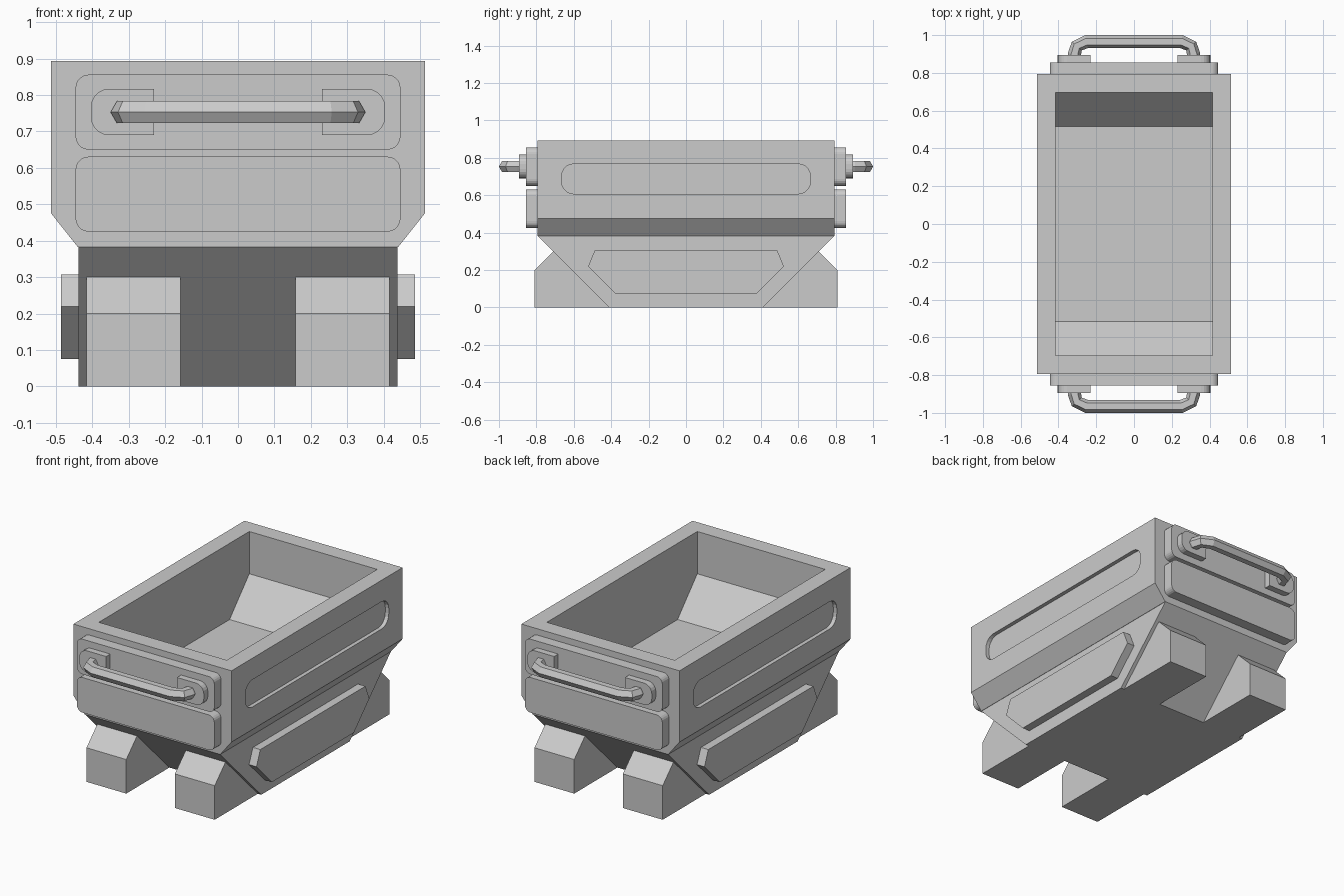
import bpy, bmesh
from math import sin, cos, pi
from mathutils import Vector

if "Cube" in bpy.data.objects:
    bpy.data.objects.remove(bpy.data.objects["Cube"])


def finish(name, bm):
    bmesh.ops.recalc_face_normals(bm, faces=bm.faces[:])
    me = bpy.data.meshes.new(name)
    bm.to_mesh(me)
    bm.free()
    ob = bpy.data.objects.new(name, me)
    bpy.context.collection.objects.link(ob)
    return ob


def prism(name, pts, axis, lo, hi):
    """Extrude a 2D profile along an axis: x takes (y,z), y takes (x,z)."""
    bm = bmesh.new()
    place = (lambda p, d: (d, p[0], p[1])) if axis == 'x' else (lambda p, d: (p[0], d, p[1]))
    a = [bm.verts.new(place(p, lo)) for p in pts]
    b = [bm.verts.new(place(p, hi)) for p in pts]
    bm.faces.new(a)
    bm.faces.new(b[::-1])
    n = len(pts)
    for i in range(n):
        bm.faces.new((a[i], a[(i + 1) % n], b[(i + 1) % n], b[i]))
    return finish(name, bm)


def rounded(u0, u1, v0, v1, radii, seg=5):
    """Rounded rectangle; radii for lower-left, lower-right, upper-right, upper-left."""
    pts = []
    for k, (u, v, su, sv) in enumerate(((u0, v0, 1, 1), (u1, v0, -1, 1), (u1, v1, -1, -1), (u0, v1, 1, -1))):
        r = radii[k]
        if r == 0:
            pts.append((u, v))
            continue
        for i in range(seg + 1):
            t = pi + k * pi / 2 + i * pi / 2 / seg
            pts.append((u + su * r + r * cos(t), v + sv * r + r * sin(t)))
    return pts


def cut(target, cutter):
    m = target.modifiers.new("cut", 'BOOLEAN')
    m.operation, m.solver, m.object = 'DIFFERENCE', 'EXACT', cutter
    bpy.context.view_layer.objects.active = target
    bpy.ops.object.modifier_apply(modifier=m.name)
    bpy.data.objects.remove(cutter, do_unlink=True)


# Upper bin with chamfered lower sides
bin_body = prism("bin_body", [(-.44, .383), (.44, .383), (.513, .475), (.513, .893),
                              (-.513, .893), (-.513, .475)], 'y', -.793, .793)
# Hollow with sloping ends
cut(bin_body, prism("cavity", [(-.515, .446), (.515, .446), (.697, .645), (.697, 1.0),
                               (-.697, 1.0), (-.697, .645)], 'x', -.415, .415))
# Long slots in the sides
for s in (-1, 1):
    cut(bin_body, prism("slot", rounded(-.665, .665, .607, .767, [.065] * 4),
                        'x', *sorted((s * .49, s * .6))))

# Tapered lower base
prism("base", [(-.41, 0), (.41, 0), (.793, .383), (-.793, .383)], 'x', -.438, .438)

# Raised plates on the base sides
for s, side in ((-1, "left"), (1, "right")):
    prism(side + "_side_plate", [(-.38, .075), (.38, .075), (.523, .22), (.487, .307),
                                 (-.487, .307), (-.523, .22)], 'x', *sorted((s * .43, s * .486)))


def handle(name, s):
    half = [(.315, .875), (.315, .90), (.303, .942), (.25, .966)]
    path = [Vector(p) for p in half] + [Vector((-x, y)) for x, y in half[::-1]]
    bm = bmesh.new()
    rings = []
    for i, p in enumerate(path):
        d0 = (p - path[max(i - 1, 0)]).normalized()
        d1 = (path[min(i + 1, len(path) - 1)] - p).normalized()
        t = (d0 + d1).normalized()
        out = Vector((t.y, -t.x))
        rings.append([])
        for k in range(6):
            q = p + out * (.035 * cos(k * pi / 3))
            rings[-1].append(bm.verts.new((q.x, s * q.y, .753 + .035 * sin(k * pi / 3))))
    for a, b in zip(rings, rings[1:]):
        for k in range(6):
            bm.faces.new((a[k], a[(k + 1) % 6], b[(k + 1) % 6], b[k]))
    bm.faces.new(rings[0])
    bm.faces.new(rings[-1])
    return finish(name, bm)


for s, end in ((-1, "front"), (1, "back")):
    # End panels
    for label, z0, z1 in (("upper", .65, .856), ("lower", .425, .631)):
        prism(f"{end}_{label}_panel", rounded(-.446, .446, z0, z1, [.036] * 4),
              'y', *sorted((s * .78, s * .856)))
    # Carry handle and its mounts
    handle(end + "_handle", s)
    for q, side in ((-1, "left"), (1, "right")):
        x0, x1 = sorted((q * .23, q * .404))
        radii = [.05, 0, 0, .05] if q < 0 else [0, .05, .05, 0]
        prism(f"{end}_{side}_handle_mount", rounded(x0, x1, .69, .817, radii),
              'y', *sorted((s * .85, s * .894)))
        # Feet
        prism(f"{end}_{side}_foot", [(s * .41, 0), (s * .81, 0), (s * .81, .2), (s * .71, .3)],
              'x', *sorted((q * .158, q * .416)))
